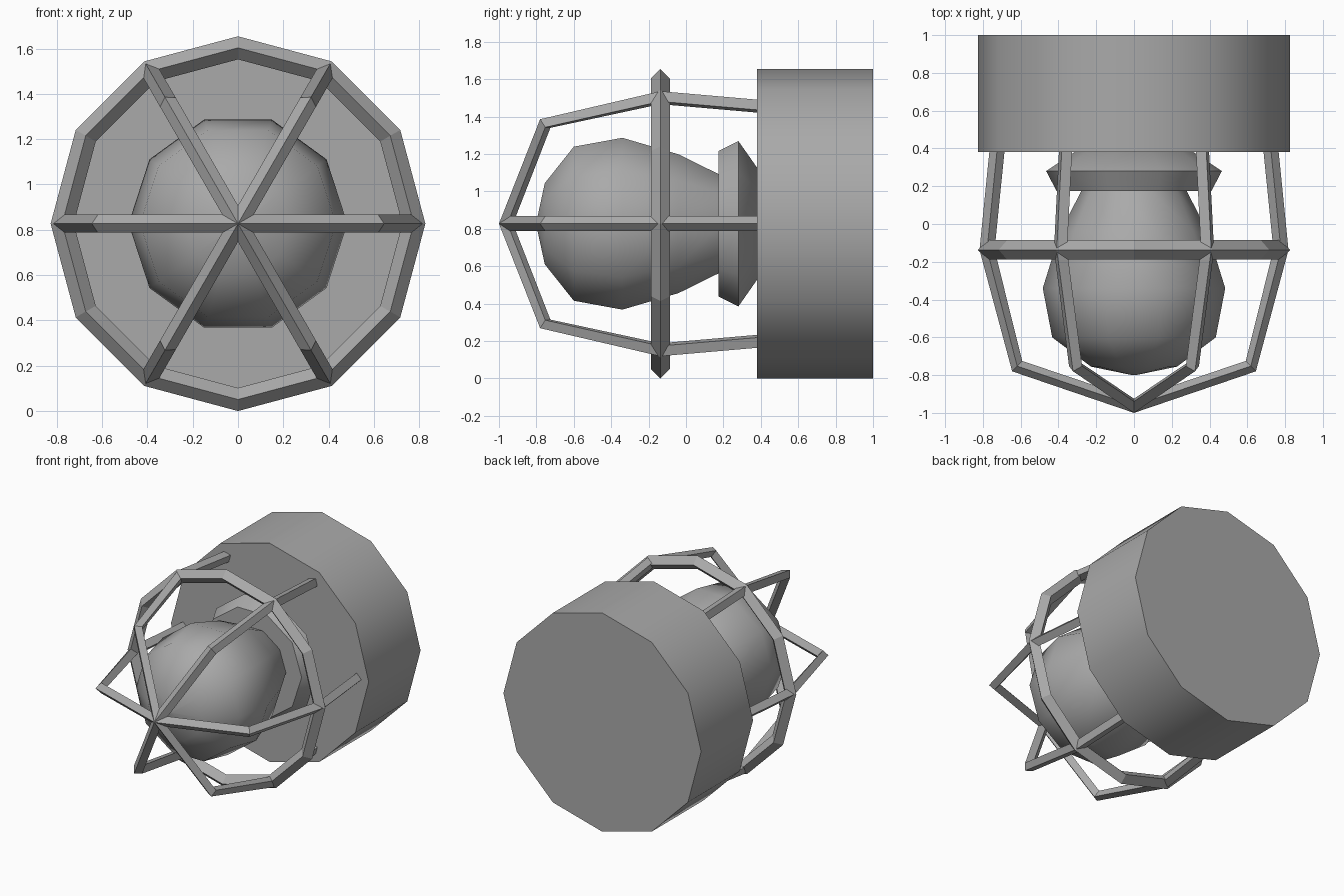
import bpy, bmesh, math

CENTRE = 0.827  # height of the lamp axis

default = bpy.data.objects.get("Cube")
if default:
    bpy.data.objects.remove(default, do_unlink=True)

grey = bpy.data.materials.new("plain grey")
grey.use_nodes = True
grey.diffuse_color = (0.4, 0.4, 0.4, 1)
grey.node_tree.nodes["Principled BSDF"].inputs["Base Color"].default_value = (0.4, 0.4, 0.4, 1)


def finish(name, bm, smooth):
    bmesh.ops.remove_doubles(bm, verts=bm.verts[:], dist=0.0005)
    bmesh.ops.recalc_face_normals(bm, faces=bm.faces[:])
    mesh = bpy.data.meshes.new(name)
    bm.to_mesh(mesh)
    bm.free()
    mesh.materials.append(grey)
    obj = bpy.data.objects.new(name, mesh)
    bpy.context.collection.objects.link(obj)
    if smooth:
        bpy.ops.object.select_all(action="DESELECT")
        obj.select_set(True)
        bpy.context.view_layer.objects.active = obj
        bpy.ops.object.shade_smooth_by_angle(angle=math.radians(50))
    return obj


def lathe(name, profile, sides, closed=False, smooth=True):
    """Turn (radius, y) points around the lamp axis."""
    bm = bmesh.new()
    rings = []
    for r, y in profile:
        angles = [math.tau * i / sides for i in range(sides)]
        rings.append([bm.verts.new((r * math.cos(a), y, CENTRE + r * math.sin(a))) for a in angles])
    pairs = list(zip(rings, rings[1:]))
    if closed:
        pairs.append((rings[-1], rings[0]))
    else:
        bm.faces.new(rings[0])
        bm.faces.new(rings[-1])
    for a, b in pairs:
        for i in range(sides):
            j = (i + 1) % sides
            bm.faces.new((a[i], a[j], b[j], b[i]))
    return finish(name, bm, smooth)


def cage_arm(name, angle, outer, inner, half):
    """Diamond-section bar bent along outer and inner (radius, y) paths."""
    bm = bmesh.new()
    c, s = math.cos(angle), math.sin(angle)

    def point(r, y, t):
        return bm.verts.new((r * c - t * s, y, CENTRE + r * s + t * c))

    rings = []
    for (ro, yo), (ri, yi) in zip(outer, inner):
        rm, ym = (ro + ri) / 2, (yo + yi) / 2
        rings.append([point(ro, yo, 0), point(rm, ym, half), point(ri, yi, 0), point(rm, ym, -half)])
    for a, b in zip(rings, rings[1:]):
        for i in range(4):
            j = (i + 1) % 4
            bm.faces.new((a[i], a[j], b[j], b[i]))
    bm.faces.new(rings[0])
    bm.faces.new(rings[-1])
    return finish(name, bm, False)


# Wall housing, collar and bulb
lathe("housing", [(0.827, 0.38), (0.827, 1.0)], 12)
lathe("socket_collar", [(0.41, 0.175), (0.465, 0.28), (0.30, 0.39)], 10)
lathe("bulb", [(0.01, -0.8), (0.228, -0.755), (0.433, -0.6), (0.483, -0.34),
               (0.39, -0.04), (0.276, 0.18)], 10)

# Guard ring around the bulb
lathe("guard_ring", [(0.827, -0.137), (0.776, -0.188), (0.725, -0.137), (0.776, -0.086)],
      12, closed=True, smooth=False)

# Six bent guard arms meeting at the front
outer_path = [(0, -1.0), (0.645, -0.78), (0.818, -0.137), (0.762, 0.42)]
inner_path = [(0, -0.925), (0.592, -0.725), (0.738, -0.137), (0.682, 0.42)]
for k in range(6):
    cage_arm(f"guard_arm_{k + 1}", k * math.tau / 6, outer_path, inner_path, 0.04)
